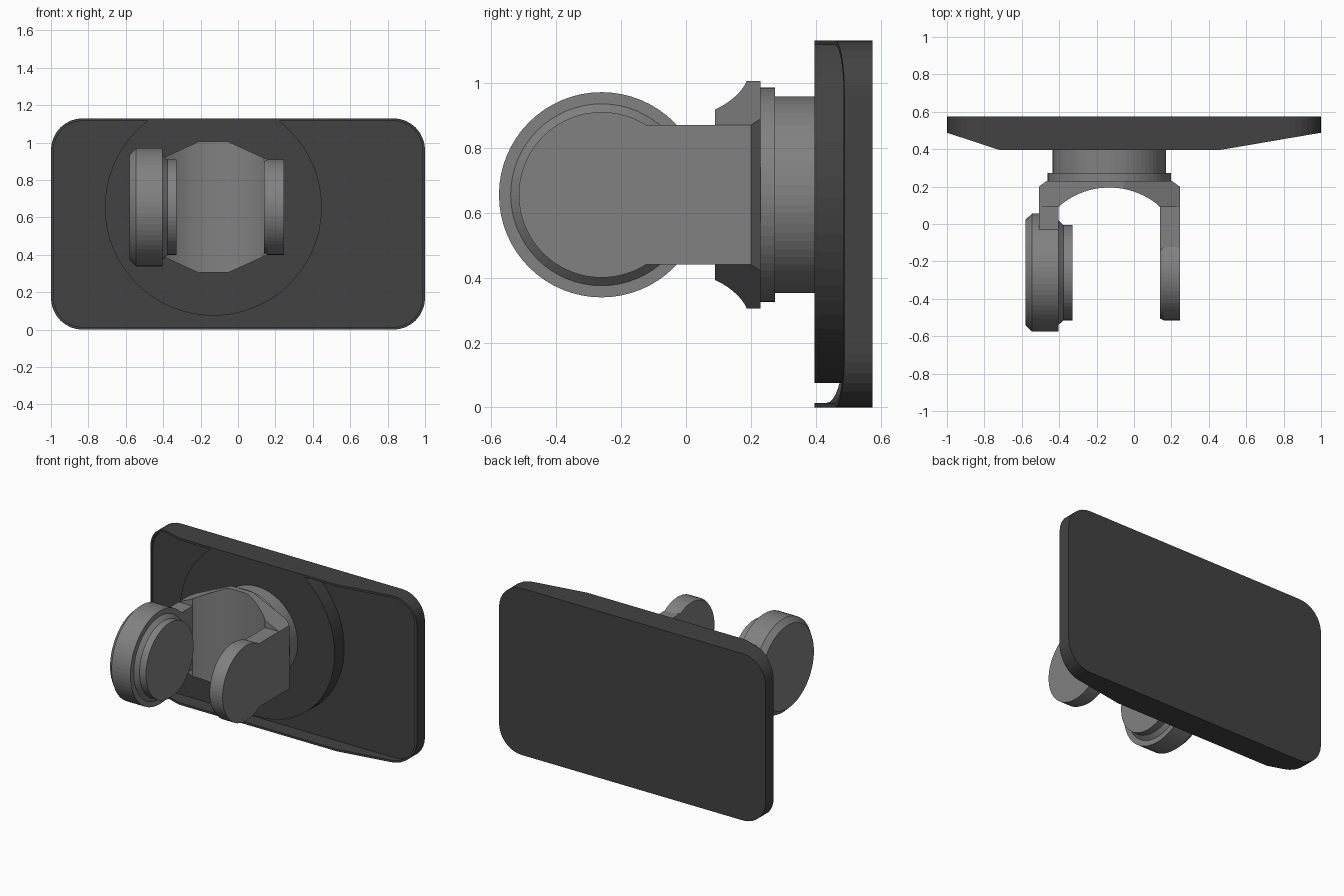
import bpy, bmesh, math

if "Cube" in bpy.data.objects:
    bpy.data.objects.remove(bpy.data.objects["Cube"])

CX, CZ = -0.132, 0.655       # axis of the neck and fork
HINGE_Y = -0.26              # hinge axis of the two end discs
FRONT, BACK = 0.396, 0.575   # plate depth


def material(name, v):
    m = bpy.data.materials.new(name)
    m.diffuse_color = (v, v, v, 1)
    m.use_nodes = True
    m.node_tree.nodes["Principled BSDF"].inputs["Base Color"].default_value = m.diffuse_color
    return m


DARK = material("dark_grey", 0.055)
MID = material("mid_grey", 0.22)


def loft(name, rings, mat):
    """Skin a list of equal-length closed rings and cap both ends."""
    bm = bmesh.new()
    rows = [[bm.verts.new(p) for p in ring] for ring in rings]
    n = len(rows[0])
    for a, b in zip(rows, rows[1:]):
        for i in range(n):
            j = (i + 1) % n
            bm.faces.new((a[i], a[j], b[j], b[i]))
    bm.faces.new(rows[0])
    bm.faces.new(rows[-1])
    bmesh.ops.recalc_face_normals(bm, faces=bm.faces)
    me = bpy.data.meshes.new(name)
    bm.to_mesh(me)
    bm.free()
    me.materials.append(mat)
    ob = bpy.data.objects.new(name, me)
    bpy.context.collection.objects.link(ob)
    return ob


def lathe(name, axis, profile, mat, n=64):
    """Turn (position, radius) pairs about the x hinge axis or the y neck axis."""
    rings = []
    for p, r in profile:
        ring = []
        for i in range(n):
            a = 2 * math.pi * i / n
            c, s = r * math.cos(a), r * math.sin(a)
            ring.append((p, HINGE_Y + c, CZ + s) if axis == 'x' else (CX + c, p, CZ + s))
        rings.append(ring)
    return loft(name, rings, mat)


def box(name, x0, x1, y0, y1, z0, z1, mat):
    return loft(name, [[(x0, y, z0), (x1, y, z0), (x1, y, z1), (x0, y, z1)] for y in (y0, y1)], mat)


# Plate: rounded tray whose rim slopes back towards both ends
W, H, R, BREAKS = 1.0, 1.13, 0.17, (-0.72, 0.46)


def outline(inset):
    r = R - inset
    pts = []
    for k, (cx, cz) in enumerate(((W - R, H - R), (R - W, H - R), (R - W, R), (W - R, R))):
        for i in range(9):
            a = math.pi / 2 * (k + i / 8)
            pts.append((cx + r * math.cos(a), cz + r * math.sin(a)))
        if k == 0:
            pts += [(x, H - inset) for x in reversed(BREAKS)]
        if k == 2:
            pts += [(x, inset) for x in BREAKS]
    return pts


def rim_y(x):
    run = max((BREAKS[0] - x) / (W + BREAKS[0]), (x - BREAKS[1]) / (W - BREAKS[1]), 0)
    return FRONT + 0.092 * run


outer, inner = outline(0), outline(0.014)
loft("plate", [[(x, BACK, z) for x, z in outer],
               [(x, rim_y(x), z) for x, z in outer],
               [(x, rim_y(x), z) for x, z in inner],
               [(x, 0.498, z) for x, z in inner]], DARK)

# Round boss in the tray, cut flat by the top edge
RB = 0.58
top = math.asin((H - CZ) / RB)
arc = [math.pi - top + (math.pi + 2 * top) * i / 52 for i in range(53)]
loft("plate_boss", [[(CX + RB * math.cos(a), y, CZ + RB * math.sin(a)) for a in arc]
                    for y in (FRONT, 0.51)], DARK)

# Stepped neck
lathe("neck", 'y', [(0.225, 0.33), (0.274, 0.33), (0.274, 0.303), (0.41, 0.303)], MID)

# Fork bridge: octagonal block hollowed by an arch, lofted across x
HALF, OPEN, FLAT = 0.377, 0.272, 0.08
AR = 0.41
offsets = sorted({-HALF, -0.335, 0.335, HALF, -FLAT, FLAT}
                 | {round(-OPEN + 2 * OPEN * i / 24, 4) for i in range(25)})
stations = []
for d in offsets:
    a = abs(d)
    h = 0.35 if a <= FLAT else 0.35 - 0.135 * (a - FLAT) / (HALF - FLAT)
    f = 0.09 if a >= OPEN else math.sqrt(AR * AR - d * d) + 0.195 - AR
    b = 0.2 if a >= HALF else 0.23
    stations.append([(CX + d, f, CZ - h), (CX + d, b, CZ - h),
                     (CX + d, b, CZ + h), (CX + d, f, CZ + h)])
loft("fork_bridge", stations, MID)

# Fork arms
AZ = 0.215
box("right_arm", CX + OPEN, CX + HALF, HINGE_Y + 0.05, 0.095, CZ - AZ, CZ + AZ, MID)
box("left_arm", CX - HALF, CX - OPEN, HINGE_Y + 0.05, 0.095, CZ - AZ, CZ + AZ, MID)

# Hinge discs at the arm ends
lathe("right_disc", 'x', [(CX + OPEN, 0.245), (CX + OPEN + 0.018, 0.255), (CX + HALF, 0.255)], MID)
lathe("left_disc", 'x', [(-0.58, 0.282), (-0.545, 0.316), (-0.404, 0.316), (-0.404, 0.28),
                         (-0.378, 0.255), (-0.33, 0.255)], MID)
